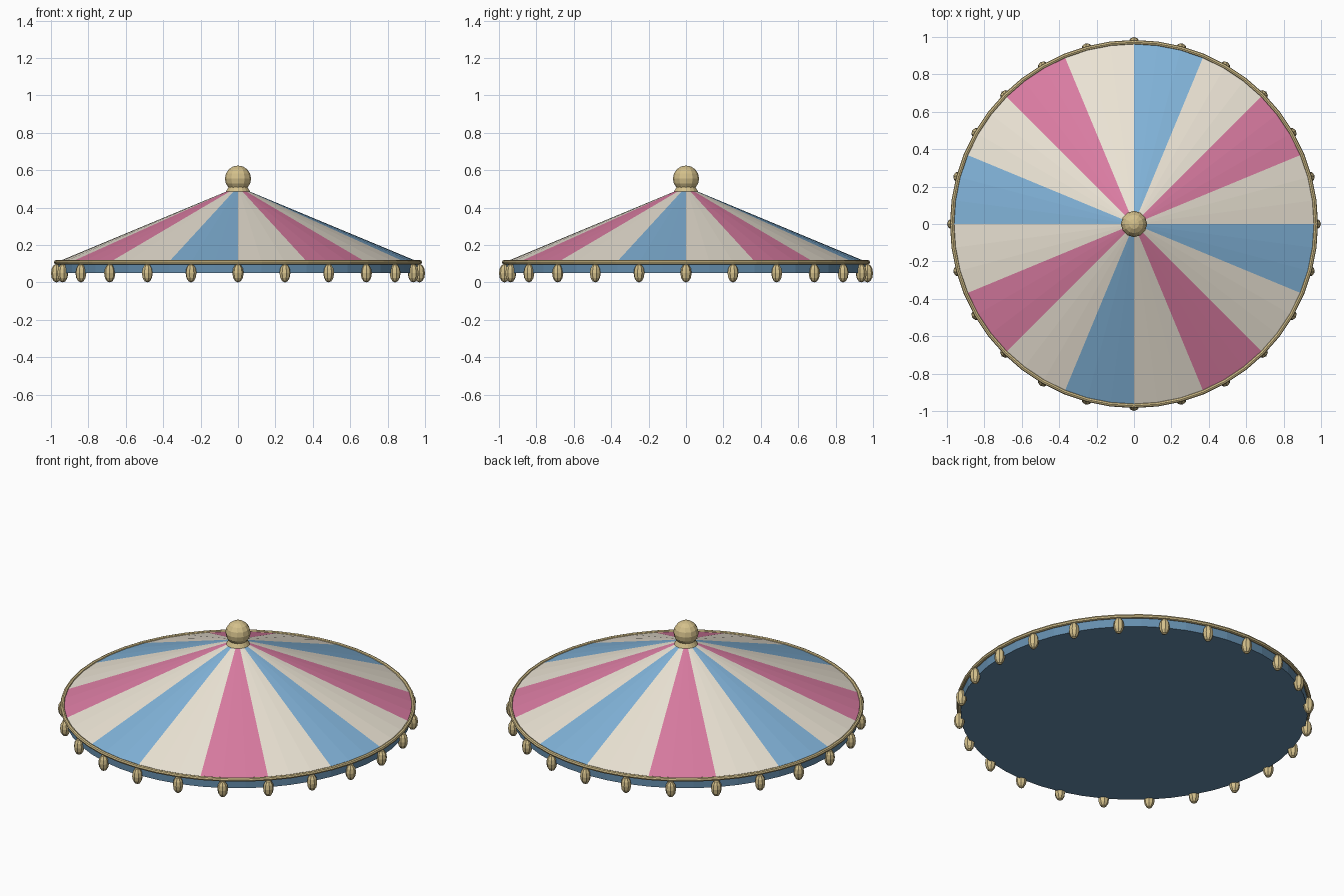
import bpy, bmesh, math
from math import cos, sin, pi

if "Cube" in bpy.data.objects:
    bpy.data.objects.remove(bpy.data.objects["Cube"])

SEG = 48


def material(name, rgb):
    m = bpy.data.materials.new(name)
    m.diffuse_color = (*rgb, 1)
    m.use_nodes = True
    m.node_tree.nodes["Principled BSDF"].inputs["Base Color"].default_value = m.diffuse_color
    return m


cream = material("cream", (0.83, 0.77, 0.66))
pink = material("pink", (0.70, 0.20, 0.36))
blue = material("blue", (0.22, 0.45, 0.69))
trim_blue = material("trim_blue", (0.13, 0.27, 0.42))
gold = material("gold", (0.66, 0.53, 0.26))


def lathe(name, profile, mats, seg, closed=False, pick=None):
    """Revolve (radius, z) points about z; open profiles get end caps."""
    bm = bmesh.new()
    rings = [[bm.verts.new((r * cos(2 * pi * i / seg), r * sin(2 * pi * i / seg), z))
              for i in range(seg)] for r, z in profile]
    pairs = list(zip(rings, rings[1:]))
    if closed:
        pairs.append((rings[-1], rings[0]))
    for a, b in pairs:
        for i in range(seg):
            j = (i + 1) % seg
            f = bm.faces.new((a[i], a[j], b[j], b[i]))
            f.material_index = pick(i) if pick else 0
    if not closed:
        bm.faces.new(rings[0][::-1])
        bm.faces.new(rings[-1])
    bmesh.ops.recalc_face_normals(bm, faces=bm.faces)
    me = bpy.data.meshes.new(name)
    bm.to_mesh(me)
    bm.free()
    for m in mats:
        me.materials.append(m)
    ob = bpy.data.objects.new(name, me)
    bpy.context.collection.objects.link(ob)
    return ob


# Striped canopy: 16 sectors in the order cream, pink, cream, blue
lathe("striped_canopy", [(0.97, 0.108), (0.065, 0.485)], [cream, pink, blue], SEG,
      pick=lambda i: (0, 1, 0, 2)[(i * 16 // SEG) % 4])

# Rim band, closed underneath
lathe("rim_band", [(0.96, 0.05), (0.96, 0.108)], [trim_blue], SEG)

# Gold rim moulding
lathe("rim_moulding", [(0.972 + 0.012 * cos(k * pi / 4), 0.108 + 0.012 * sin(k * pi / 4))
                       for k in range(8)], [gold], SEG, closed=True)

# Finial: flared neck and faceted ball
lathe("finial_neck", [(0.07, 0.475), (0.05, 0.512)], [gold], 16)
bpy.ops.mesh.primitive_uv_sphere_add(segments=12, ring_count=8, radius=0.07,
                                     location=(0, 0, 0.555))
ball = bpy.context.object
ball.name = "finial_ball"
ball.data.materials.append(gold)

# Hanging drops around the rim, sharing one mesh
bm = bmesh.new()
bmesh.ops.create_uvsphere(bm, u_segments=8, v_segments=6, radius=1)
bmesh.ops.scale(bm, vec=(0.03, 0.03, 0.05), verts=bm.verts)
drop = bpy.data.meshes.new("rim_drop")
bm.to_mesh(drop)
bm.free()
drop.materials.append(gold)
for k in range(24):
    a = 2 * pi * k / 24
    ob = bpy.data.objects.new(f"rim_drop_{k + 1}", drop)
    ob.location = (0.97 * cos(a), 0.97 * sin(a), 0.05)
    ob.rotation_euler.z = a
    bpy.context.collection.objects.link(ob)
